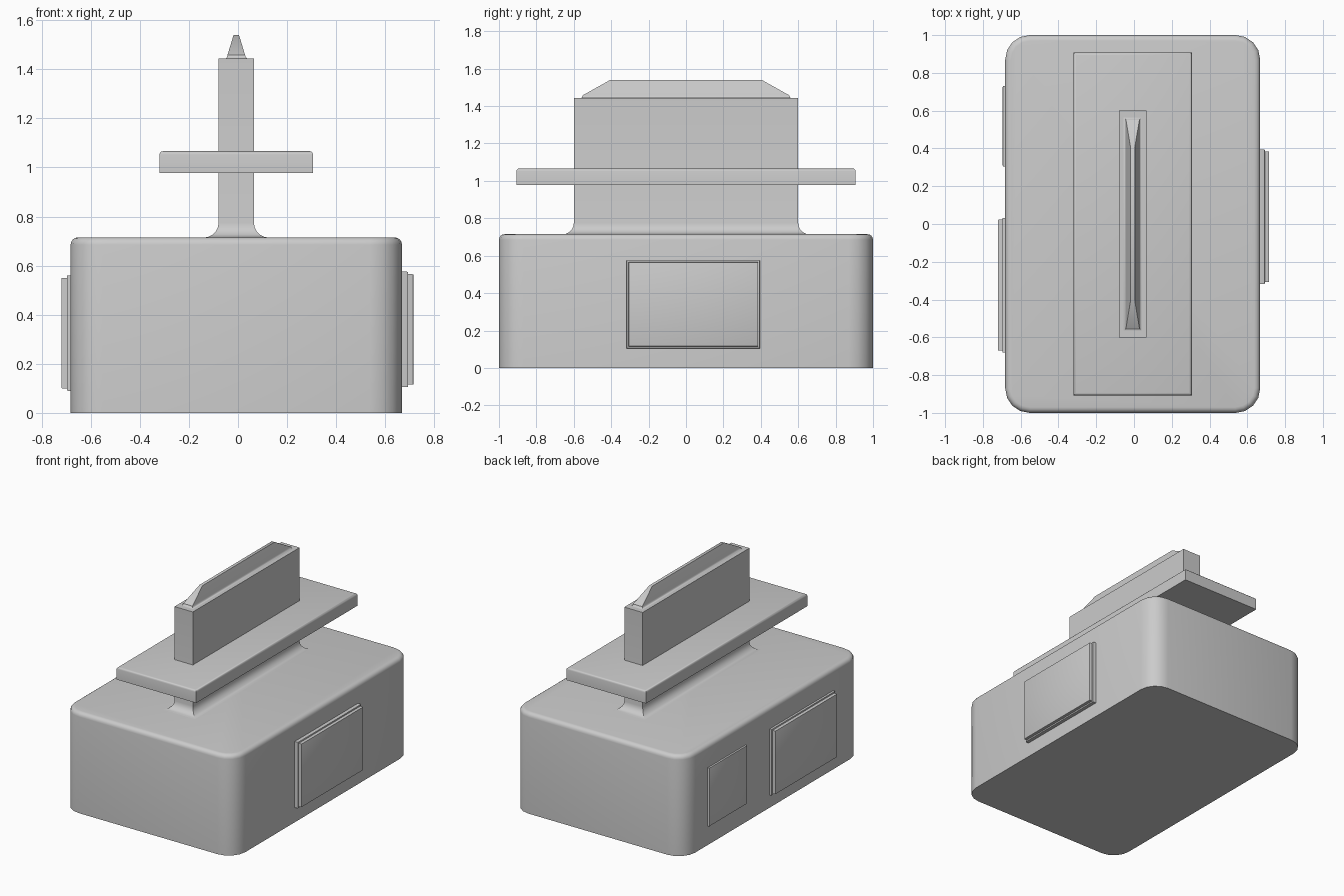
import bpy, bmesh, math

if "Cube" in bpy.data.objects:
    bpy.data.objects.remove(bpy.data.objects["Cube"])

CX = -0.007  # shared centre line of the body, stem, plate and ridge


def finish(name, bm):
    bmesh.ops.recalc_face_normals(bm, faces=bm.faces)
    me = bpy.data.meshes.new(name)
    bm.to_mesh(me)
    bm.free()
    ob = bpy.data.objects.new(name, me)
    bpy.context.collection.objects.link(ob)
    bpy.ops.object.select_all(action='DESELECT')
    ob.select_set(True)
    bpy.context.view_layer.objects.active = ob
    bpy.ops.object.shade_smooth_by_angle(angle=math.radians(35))
    return ob


def box_bm(x, y, z):
    bm = bmesh.new()
    bmesh.ops.create_cube(bm, size=1)
    for v in bm.verts:
        for i, (lo, hi) in enumerate((x, y, z)):
            v.co[i] = hi if v.co[i] > 0 else lo
    return bm


def round_edges(bm, test, radius, segments):
    edges = [e for e in bm.edges if test(*[v.co for v in e.verts])]
    bmesh.ops.bevel(bm, geom=edges, offset=radius, segments=segments,
                    profile=0.5, affect='EDGES', clamp_overlap=True)


def loft(name, rows):
    """Stack of rectangles: (half width, half length, height)."""
    bm = bmesh.new()
    loops = [[bm.verts.new((CX + sx * w, sy * l, z))
              for sx, sy in ((-1, -1), (1, -1), (1, 1), (-1, 1))]
             for w, l, z in rows]
    for a, b in zip(loops, loops[1:]):
        for i in range(4):
            j = (i + 1) % 4
            bm.faces.new((a[i], a[j], b[j], b[i]))
    bm.faces.new(loops[0][::-1])
    bm.faces.new(loops[-1])
    return finish(name, bm)


def flare(w, l, z, r, steps):
    """Concave fillet rows rising from height z to z + r."""
    rows = []
    for i in range(steps + 1):
        a = math.pi / 2 * i / steps
        o = r * (1 - math.sin(a))
        rows.append((w + o, l + o, z + r * (1 - math.cos(a))))
    return rows


# Body: rounded upright corners, softened top rim
H = 0.715
bm = box_bm((-0.682, 0.668), (-1, 1), (0, H))
round_edges(bm, lambda a, b: abs(a.z - b.z) > 0.1, 0.13, 4)
round_edges(bm, lambda a, b: min(a.z, b.z) > H - 1e-4, 0.03, 4)
finish("body", bm)

# Stem with a filleted foot
loft("stem", flare(0.072, 0.6, H - 0.001, 0.06, 5) + [(0.072, 0.6, 1.443)])

# Ridge on top of the stem, with a small fillet and hipped ends
loft("ridge", flare(0.036, 0.553, 1.442, 0.015, 3) + [(0.011, 0.405, 1.54)])

# Flat plate around the stem
bm = box_bm((CX - 0.313, CX + 0.313), (-0.907, 0.907), (0.977, 1.066))
round_edges(bm, lambda a, b: min(a.z, b.z) > 1.06, 0.014, 3)
finish("plate", bm)


# Side panels
def panel(name, x_in, x_out, y, z, radius=0.004):
    bm = box_bm(tuple(sorted((x_in, x_out))), y, z)
    round_edges(bm, lambda a, b: abs(a.x - x_out) < 1e-4 and abs(b.x - x_out) < 1e-4,
                radius, 2)
    finish(name, bm)


for name, x0, x1, x2, y, z in (
        ("right_panel", 0.65, 0.693, 0.715, (-0.317, 0.395), (0.105, 0.575)),
        ("left_panel", -0.66, -0.697, -0.72, (-0.68, 0.033), (0.09, 0.56))):
    panel(name + "_frame", x0, x1, y, z)
    panel(name + "_face", x0, x2, (y[0] + 0.01, y[1] - 0.01), (z[0] + 0.01, z[1] - 0.01))

panel("left_rear_panel", -0.66, -0.695, (0.305, 0.73), (0.135, 0.55))
